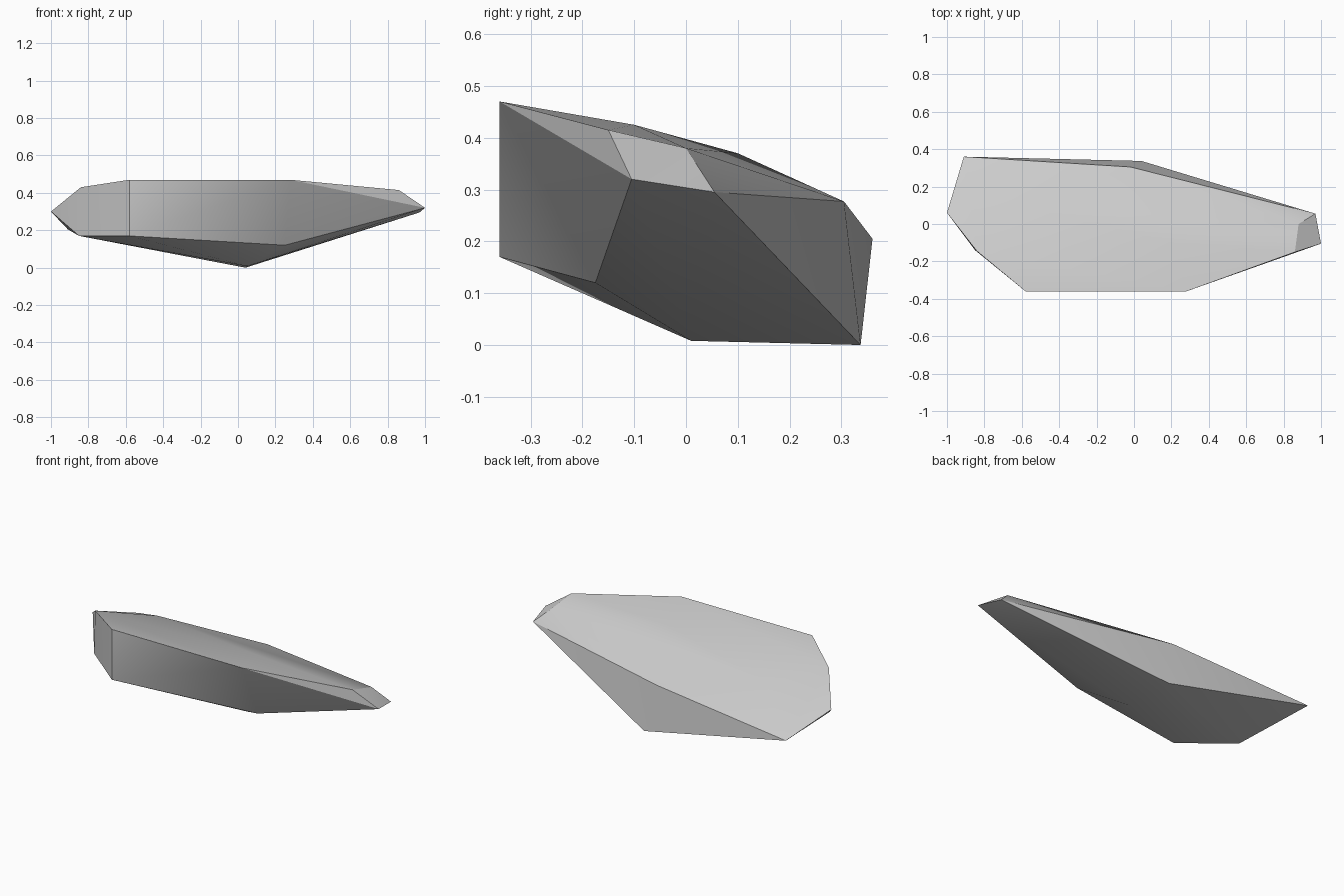
import bpy
import bmesh
import math

old_cube = bpy.data.objects.get("Cube")
if old_cube:
    bpy.data.objects.remove(old_cube, do_unlink=True)

# Corner points of the faceted stone slab, grouped by region
front_corners = [(-.58, -.36, .47), (-.58, -.36, .17), (.28, -.36, .47)]
left_end = [(.86, -.15, .415), (1, -.105, .32), (.97, .055, .295), (.88, 0, .38)]
right_end = [(-.84, -.145, .43), (-.85, -.14, .17), (-1, .06, .3)]
rear_corners = [(-.91, .36, .205), (-.02, .305, .277), (.04, .337, 0)]
underside = [(.25, -.175, .12), (.05, .01, .008)]
top_bulge = [(.2, -.1, .425), (-.6, .1, .37)]
regions = [front_corners, left_end, right_end, rear_corners, underside, top_bulge]


def make_material(name, colour, roughness=0.8):
    material = bpy.data.materials.new(name)
    material.use_nodes = True
    material.diffuse_color = colour
    shader = next(n for n in material.node_tree.nodes if n.type == "BSDF_PRINCIPLED")
    shader.inputs["Base Color"].default_value = colour
    shader.inputs["Roughness"].default_value = roughness
    return material


def make_hull(name, point_groups, material):
    """Wrap a closed convex skin around the given corner points."""
    bm = bmesh.new()
    for group in point_groups:
        for point in group:
            bm.verts.new(point)
    bmesh.ops.convex_hull(bm, input=list(bm.verts))
    loose = [vert for vert in bm.verts if not vert.link_faces]
    bmesh.ops.delete(bm, geom=loose, context="VERTS")
    # Merge triangles that lie in one plane into larger facets
    bmesh.ops.dissolve_limit(bm, angle_limit=math.radians(1),
                             verts=list(bm.verts), edges=list(bm.edges))
    bmesh.ops.recalc_face_normals(bm, faces=list(bm.faces))
    mesh = bpy.data.meshes.new(name)
    bm.to_mesh(mesh)
    bm.free()
    mesh.materials.append(material)
    part = bpy.data.objects.new(name, mesh)
    bpy.context.collection.objects.link(part)
    return part


# Stone slab with soft shallow facets and crisp steep edges
stone = make_hull("stone_slab", regions, make_material("stone_grey", (.6, .6, .6, 1)))
bpy.ops.object.select_all(action="DESELECT")
stone.select_set(True)
bpy.context.view_layer.objects.active = stone
bpy.ops.object.shade_smooth_by_angle(angle=math.radians(30))
